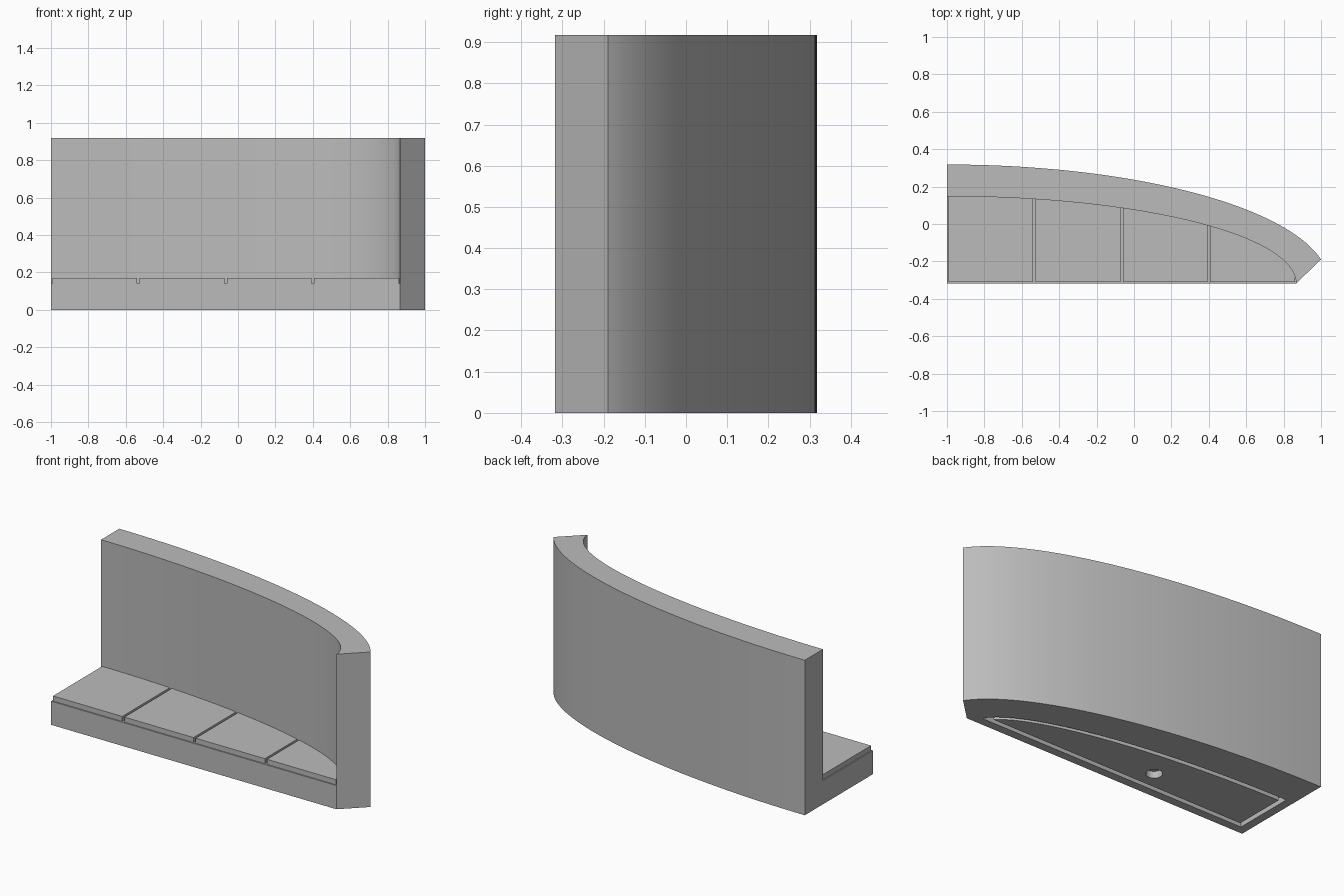
import bpy, bmesh
from math import acos, sin, cos, sqrt, radians

cube = bpy.data.objects.get("Cube")
if cube:
    bpy.data.objects.remove(cube, do_unlink=True)

FRONT, LEFT = -0.318, -1.0          # shared centre of the ellipses
HEIGHT, BASE_TOP, SEAT_TOP = 0.917, 0.14, 0.17
INNER = (1.867, 0.466)              # wall ellipse radii
OUTER = (2.042, 0.636)

grey = bpy.data.materials.new("Stone grey")
grey.use_nodes = True
grey.diffuse_color = (0.5, 0.5, 0.5, 1)
grey.node_tree.nodes["Principled BSDF"].inputs["Base Color"].default_value = (0.5, 0.5, 0.5, 1)


def arc(radii, x0, x1, steps=48):
    """Ellipse points from x1 back to x0."""
    a, b = radii
    t0 = acos(min(1, (x1 - LEFT) / a))
    t1 = acos((x0 - LEFT) / a)
    ts = [t0 + (t1 - t0) * i / steps for i in range(steps + 1)]
    return [(LEFT + a * cos(t), FRONT + b * sin(t)) for t in ts]


def bay(radii, x0, x1, front):
    """Outline between a straight front edge and the ellipse."""
    a, b = radii
    tip = LEFT + a * sqrt(1 - ((front - FRONT) / b) ** 2)
    return [(x0, front)] + ([(x1, front)] if x1 < tip else []) + arc(radii, x0, min(x1, tip))


def prism(name, outline, z0, z1):
    bm = bmesh.new()
    face = bm.faces.new([bm.verts.new((x, y, z0)) for x, y in outline])
    moved = bmesh.ops.extrude_face_region(bm, geom=[face])["geom"]
    bmesh.ops.translate(bm, vec=(0, 0, z1 - z0),
                        verts=[v for v in moved if isinstance(v, bmesh.types.BMVert)])
    bmesh.ops.remove_doubles(bm, verts=bm.verts, dist=1e-5)
    bmesh.ops.recalc_face_normals(bm, faces=bm.faces)
    mesh = bpy.data.meshes.new(name)
    bm.to_mesh(mesh)
    bm.free()
    mesh.materials.append(grey)
    obj = bpy.data.objects.new(name, mesh)
    bpy.context.collection.objects.link(obj)
    return obj


def activate(obj):
    bpy.ops.object.select_all(action="DESELECT")
    obj.select_set(True)
    bpy.context.view_layer.objects.active = obj


def cut(obj, cutter):
    cutter.hide_render = True
    mod = obj.modifiers.new("Cut", "BOOLEAN")
    mod.operation, mod.solver, mod.object = "DIFFERENCE", "EXACT", cutter
    activate(obj)
    bpy.ops.object.modifier_apply(modifier=mod.name)
    bpy.data.objects.remove(cutter, do_unlink=True)


# Curved back wall with a slanted end
inside = arc(INNER, LEFT, LEFT + INNER[0])
outside = arc(OUTER, LEFT, 1.0)
wall = prism("back_wall", outside + inside[::-1], 0, HEIGHT)

# Bench base with a pocket underneath
base = prism("bench_base", bay(INNER, LEFT, 1, FRONT), 0, BASE_TOP)
DEPTH = 0.04


def inset(d):
    return bay((INNER[0] - d, INNER[1] - d), LEFT + d, 1, FRONT + d)


cut(base, prism("pocket_cutter", inset(0.05), -0.05, DEPTH))

# Plate inside the pocket leaves a groove around it, with a round hole
plate = prism("underside_plate", inset(0.078), 0, DEPTH)
circle = [(-0.25 + 0.044 * cos(radians(a)), -0.135 + 0.044 * sin(radians(a)))
          for a in range(0, 360, 15)]
cut(plate, prism("hole_cutter", circle, -0.05, DEPTH + 0.02))

# Four seat panels with narrow gaps
pitch, gap = INNER[0] / 4, 0.014
panels = []
for i in range(4):
    x0 = LEFT + i * pitch + gap / 2
    panels.append(prism(f"seat_panel_{i + 1}",
                        bay(INNER, x0, x0 + pitch - gap, FRONT + 0.007),
                        BASE_TOP, SEAT_TOP))

for obj in [wall, base, plate] + panels:
    activate(obj)
    bpy.ops.object.shade_smooth_by_angle(angle=radians(30))
